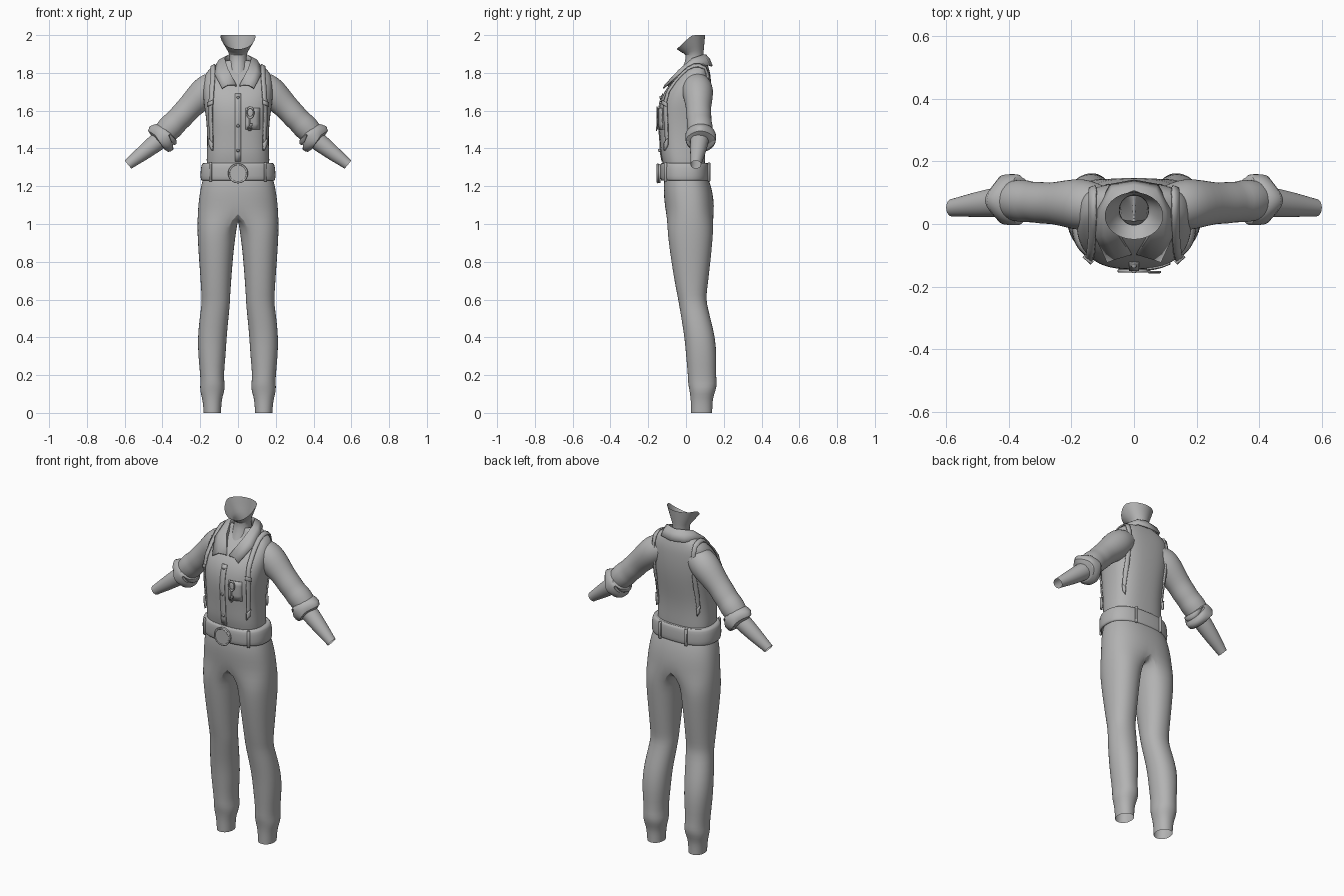
import bpy, bmesh, math
from mathutils import Vector, Matrix
from mathutils.bvhtree import BVHTree

if "Cube" in bpy.data.objects:
    bpy.data.objects.remove(bpy.data.objects["Cube"])

GREY = bpy.data.materials.new("cloth_grey")
GREY.diffuse_color = (0.45, 0.45, 0.45, 1)
GREY.use_nodes = True
GREY.node_tree.nodes["Principled BSDF"].inputs["Base Color"].default_value = GREY.diffuse_color


def finish(name, bm, mirror=False, subsurf=0, thick=0.0):
    bmesh.ops.recalc_face_normals(bm, faces=bm.faces)
    me = bpy.data.meshes.new(name)
    bm.to_mesh(me)
    bm.free()
    me.materials.append(GREY)
    ob = bpy.data.objects.new(name, me)
    bpy.context.collection.objects.link(ob)
    if mirror:
        m = ob.modifiers.new("mirror", 'MIRROR')
        m.merge_threshold = 0.0005
    if thick:
        s = ob.modifiers.new("thickness", 'SOLIDIFY')
        s.thickness, s.offset = thick, 0
    if subsurf:
        ob.modifiers.new("smooth", 'SUBSURF').levels = subsurf
        ob.modifiers["smooth"].render_levels = subsurf
    return ob


def skin(bm, rows, closed=True):
    """Bridge rows of vertices with quads."""
    for a, b in zip(rows, rows[1:]):
        n = len(a)
        for i in range(n if closed else n - 1):
            j = (i + 1) % n
            bm.faces.new((a[i], a[j], b[j], b[i]))


def loft(name, rings, closed=True, **kw):
    bm = bmesh.new()
    skin(bm, [[bm.verts.new(p) for p in r] for r in rings], closed)
    return finish(name, bm, **kw)


def spow(v, e):
    return math.copysign(abs(v) ** e, v)


def oval(z, w, yf, yb, p=2.0, n=32, a0=0.0, a1=360.0, xc=0.0):
    """Superellipse section; angle 0 points to +x, -90 to the front."""
    out = []
    for i in range(n):
        a = math.radians(a0 + (a1 - a0) * i / n)
        out.append(Vector((xc + w * spow(math.cos(a), 2 / p),
                           (yf + yb) / 2 + (yb - yf) / 2 * spow(math.sin(a), 2 / p), z)))
    return out


def tube(path, n=20):
    """Rings square to a path in the xz plane: (x, y, z, radius)."""
    rings = []
    for i, (x, y, z, r) in enumerate(path):
        a, b = path[max(i - 1, 0)], path[min(i + 1, len(path) - 1)]
        t = Vector((b[0] - a[0], 0, b[2] - a[2])).normalized()
        v = Vector((-t.z, 0, t.x))
        rings.append([Vector((x, y, z)) + v * r * math.cos(k * math.tau / n)
                      + Vector((0, r, 0)) * math.sin(k * math.tau / n) for k in range(n)])
    return rings


def box(name, loc, size, rot=0.0, mirror=False):
    bm = bmesh.new()
    bmesh.ops.create_cube(bm, size=1, matrix=Matrix.Translation(loc)
                          @ Matrix.Rotation(rot, 4, 'Z') @ Matrix.Diagonal((*size, 1)))
    bmesh.ops.bevel(bm, geom=bm.edges[:], offset=min(size) * 0.2, segments=1, affect='EDGES')
    return finish(name, bm, mirror=mirror)


def disc(name, loc, r, depth, n=16, r2=None):
    bm = bmesh.new()
    bmesh.ops.create_cone(bm, cap_ends=True, segments=n, radius1=r, radius2=r2 or r, depth=depth,
                          matrix=Matrix.Translation(loc) @ Matrix.Rotation(math.pi / 2, 4, 'X'))
    return finish(name, bm)


def ring(name, loc, R, r, stretch=1.0, n=24):
    bm = bmesh.new()
    rows = []
    for i in range(n + 1):
        a = i * math.tau / n
        rows.append([bm.verts.new((loc[0] + (R + r * math.cos(b)) * math.cos(a),
                                   loc[1] + r * math.sin(b),
                                   loc[2] + stretch * (R + r * math.cos(b)) * math.sin(a)))
                     for b in [k * math.tau / 8 for k in range(8)]])
    skin(bm, rows)
    bmesh.ops.remove_doubles(bm, verts=bm.verts[:], dist=1e-5)
    return finish(name, bm)


# shirt body
torso = loft("shirt_body", [oval(*s, p=2.6) for s in [
    (1.22, .16, -.11, .10), (1.30, .165, -.118, .10), (1.34, .167, -.128, .102),
    (1.38, .165, -.135, .102), (1.45, .163, -.138, .105), (1.52, .166, -.145, .115),
    (1.58, .172, -.147, .124), (1.64, .182, -.14, .131), (1.70, .186, -.118, .134),
    (1.75, .184, -.078, .133), (1.79, .175, -.04, .13), (1.82, .155, -.008, .122),
    (1.845, .115, .005, .115), (1.865, .06, .01, .1)]], subsurf=1)
tree = BVHTree.FromPolygons([v.co for v in torso.data.vertices],
                            [p.vertices[:] for p in torso.data.polygons])


def front_y(x, z):
    return tree.ray_cast(Vector((x, -1, z)), Vector((0, 1, 0)))[0].y


# sleeves, rolled cuffs and forearms
loft("sleeves", tube([(.10, .055, 1.74, .068), (.145, .06, 1.725, .082), (.185, .063, 1.69, .083),
                      (.235, .066, 1.64, .071), (.27, .066, 1.605, .066), (.30, .068, 1.57, .068),
                      (.325, .07, 1.545, .064), (.35, .073, 1.52, .07), (.38, .075, 1.49, .066),
                      (.40, .075, 1.465, .06)]), mirror=True, subsurf=1)
cuff = tube([(.375, .075, 1.462, .058), (.355, .076, 1.478, .074), (.365, .077, 1.472, .083),
             (.395, .078, 1.456, .083), (.425, .078, 1.437, .08), (.42, .078, 1.44, .07),
             (.39, .077, 1.458, .055)])
for k, push in ((18, .015), (19, .035), (0, .045), (1, .03), (2, .01)):
    cuff[4][k] += Vector((push, 0, push * .2))
loft("rolled_cuffs", cuff, mirror=True, subsurf=1)
loft("forearms", tube([(.36, .073, 1.49, .052), (.42, .072, 1.44, .05), (.47, .066, 1.402, .045),
                       (.52, .06, 1.362, .038), (.56, .055, 1.332, .031), (.582, .052, 1.314, .028)]),
     mirror=True, subsurf=1)

# neck opening out to a scooped jaw rim
throat = [oval(*s, n=24) for s in [(1.74, .06, -.06, .10), (1.80, .055, -.03, .097),
                                   (1.86, .047, -.004, .092), (1.90, .044, .0, .092)]]
rim = oval(2.0, .094, -.05, .102, n=24)
for p in rim:
    p.z -= .075 * max(0, (.03 - p.y) / .08)
throat.append([a.lerp(b, .4) - Vector((0, 0, .006)) for a, b in zip(throat[-1], rim)])
throat.append(rim)
loft("neck", throat, subsurf=1)

# shirt collar: inner stand, fold line and outer leaf
fold = [(0, .107, 1.893), (.05, .09, 1.893), (.072, .035, 1.875), (.056, -.03, 1.82), (.012, -.098, 1.735)]
leaf = [(0, .138, 1.835), (.075, .125, 1.84), (.115, .045, 1.84), (.122, -.04, 1.79), (.085, -.12, 1.718)]
stand = [(x * .85, y * .85 + .006, z - .04) for x, y, z in fold]
mid = [((a[0] + b[0]) / 2 + .005 * (b[0] > 0), (a[1] + b[1]) / 2, (a[2] + b[2]) / 2 + .01)
       for a, b in zip(fold, leaf)]
loft("shirt_collar", [stand, fold, mid, leaf], closed=False, mirror=True, thick=.008)

# shirt placket, buttons and chest pocket, laid on the shirt front
zs = [1.33 + .04 * i for i in range(10)]
loft("button_placket", [[(x, front_y(x, z) - .002, z) for x in (-.016, 0, .016)] for z in zs],
     closed=False, thick=.004)
for z in (1.39, 1.52, 1.67):
    disc("button", (0, front_y(0, z) - .007, z), .009, .01, r2=.006)
loft("chest_pocket", [[(x, front_y(x, z) - .002, z) for x in (.04, .065, .09, .115)]
                      for z in (1.5, 1.53, 1.56, 1.59, 1.615)], closed=False, thick=.005)


# braces: ribbons wrapped over the shirt, angle 180 = front, 90 = up, 0 = back
def ribbon(name, a0, a1, width, lift, thick=.008, steps=30):
    rows = []
    c = Vector((0, 0, 1.58))
    for i in range(steps + 1):
        a = a0 + (a1 - a0) * i / steps
        d = Vector((0, math.cos(math.radians(a)), math.sin(math.radians(a))))
        x = .13 + .012 * max(0, -math.cos(math.radians(a)))
        o = c + Vector((x, 0, 0))
        hit, nor, _, _ = tree.ray_cast(o + d * .5, -d)
        if hit is None:
            continue
        t = Vector((0, -d.z, d.y))
        side = t.cross(nor).normalized()
        if side.x < 0:
            side = -side
        if nor.dot(d) < 0:
            nor = -nor
        p = hit + nor * lift
        rows.append([p - side * width / 2, p, p + side * width / 2])
    return loft(name, rows, closed=False, mirror=True, thick=thick)


ribbon("brace_straps", 240, -66, .026, .005, steps=48)
ribbon("front_brace_adjusters", 156, 148, .036, .009, .012, 3)
ribbon("front_brace_clips", 241, 235, .034, .01, .012, 3)
ribbon("back_brace_clips", -67, -60, .032, .01, .012, 3)

# hanging key: ring, chain and key
ky = front_y(.065, 1.56) - .012
ring("key_ring", (.065, ky, 1.59), .018, .004, 1.5)
box("key_shank", (.063, ky, 1.535), (.008, .008, .07))
ring("key_bow", (.062, ky - .002, 1.505), .01, .003)
box("key_bit", (.07, ky, 1.525), (.014, .006, .012))

# belt, round buckle and loops
loft("belt", [oval(*s, p=2.5) for s in [
    (1.235, .18, -.11, .11), (1.227, .192, -.128, .12), (1.234, .199, -.136, .126),
    (1.275, .2, -.138, .127), (1.315, .194, -.137, .124), (1.326, .186, -.13, .118),
    (1.322, .155, -.10, .09)]], subsurf=1)
disc("buckle_plate", (0, -.143, 1.268), .05, .018, 28)
ring("buckle_rim", (0, -.15, 1.268), .048, .005, n=28)
box("front_belt_loops", (.145, -.108, 1.275), (.016, .012, .1), .65, True)
box("back_belt_loops", (.085, .122, 1.275), (.016, .012, .1), -.12, True)

# trousers: half pelvis splitting into one leg, mirrored
bm = bmesh.new()
hips = []
for s in [(1.25, .183, -.112, .115), (1.20, .197, -.12, .134), (1.13, .208, -.116, .147),
          (1.06, .214, -.108, .15)]:
    row = oval(*s, p=2.4, n=16, a0=-90, a1=90) + [Vector((0, s[3], s[0]))]
    row[0].x = 0
    hips.append([bm.verts.new(p) for p in row])
skin(bm, hips, closed=False)
crotch = [bm.verts.new((0, .15 - .258 * k / 8, 1.06 - .035 * math.sin(math.pi * k / 8)))
          for k in range(1, 8)]
legs = [hips[-1] + crotch]
for z, xi, xo, yf, yb in [
        (.98, .006, .216, -.10, .146), (.90, .018, .213, -.092, .14), (.80, .028, .206, -.078, .13),
        (.68, .037, .197, -.058, .116), (.62, .041, .194, -.046, .108), (.58, .042, .192, -.038, .11),
        (.50, .05, .204, -.025, .13), (.40, .06, .214, -.008, .155), (.30, .065, .211, .0, .163),
        (.20, .076, .2, .01, .158), (.155, .07, .199, .01, .165), (.12, .07, .203, .018, .158),
        (.08, .084, .19, .024, .143), (.04, .088, .185, .026, .14), (0, .09, .182, .027, .139)]:
    legs.append([bm.verts.new(p) for p in oval(z, (xo - xi) / 2, yf, yb, p=2.15, n=24,
                                               a0=-120, a1=240, xc=(xo + xi) / 2)])
skin(bm, legs)
finish("trousers", bm, mirror=True, subsurf=1)

# smooth shading with crisp edges
bpy.ops.object.select_all(action='SELECT')
bpy.context.view_layer.objects.active = torso
bpy.ops.object.shade_smooth_by_angle(angle=math.radians(50))
